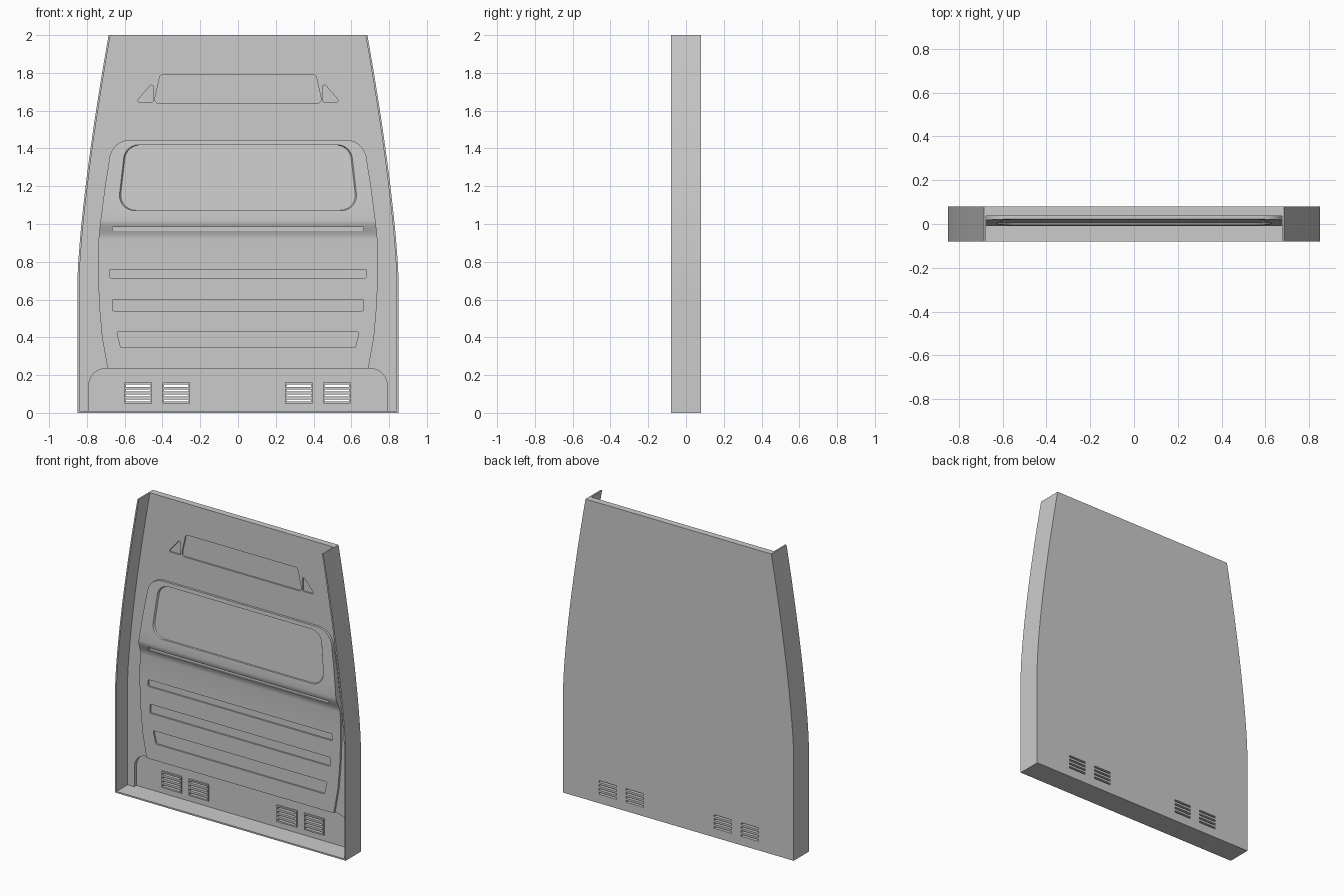
import bpy, bmesh
from math import tan, acos
from mathutils import Vector

if "Cube" in bpy.data.objects:
    bpy.data.objects.remove(bpy.data.objects["Cube"])

FRONT, BACK = 0.037, 0.08          # faces of the back plate
PANEL = 0.022                      # face of the raised panel


def prism(name, polys, y0, y1, s0=1.0, s1=1.0):
    """Solids extruded along y from x/z outlines; y0/y1 may depend on z."""
    bm = bmesh.new()
    for pts in polys:
        n = len(pts)
        cx = sum(p[0] for p in pts) / n
        cz = sum(p[1] for p in pts) / n
        rings = []
        for y, s in ((y0, s0), (y1, s1)):
            ring = []
            for x, z in pts:
                x, z = cx + (x - cx) * s, cz + (z - cz) * s
                ring.append(bm.verts.new((x, y(z) if callable(y) else y, z)))
            rings.append(ring)
        a, b = rings
        bm.faces.new(a)
        bm.faces.new(b[::-1])
        for i in range(n):
            j = (i + 1) % n
            bm.faces.new((a[i], b[i], b[j], a[j]))
    return finish(name, bm)


def finish(name, bm):
    bmesh.ops.recalc_face_normals(bm, faces=bm.faces)
    me = bpy.data.meshes.new(name)
    bm.to_mesh(me)
    bm.free()
    ob = bpy.data.objects.new(name, me)
    bpy.context.collection.objects.link(ob)
    return ob


def cut(ob, cutter, keep=False):
    m = ob.modifiers.new("cut", 'BOOLEAN')
    m.operation, m.solver, m.object = 'DIFFERENCE', 'EXACT', cutter
    bpy.context.view_layer.objects.active = ob
    bpy.ops.object.modifier_apply(modifier=m.name)
    if not keep:
        bpy.data.objects.remove(cutter)


def rounded(pts, r, n=6):
    """Round the corners of a convex outline."""
    out = []
    for i, p in enumerate(pts):
        p = Vector(p)
        u = (Vector(pts[i - 1]) - p).normalized()
        v = (Vector(pts[(i + 1) % len(pts)]) - p).normalized()
        half = acos(max(-1, min(1, u.dot(v)))) / 2
        d = r / tan(half)
        a, b = p + u * d, p + v * d
        c = p + (u + v).normalized() * (d * d + r * r) ** 0.5
        for k in range(n + 1):
            q = a.lerp(b, k / n)
            out.append(tuple(c + (q - c).normalized() * r))
    return out


def trapezoid(wb, wt, z0, z1):
    return [(-wb, z0), (wb, z0), (wt, z1), (-wt, z1)]


def rect(x0, x1, z0, z1):
    return [(x0, z0), (x1, z0), (x1, z1), (x0, z1)]


def mirror(pts):
    return [(-x, z) for x, z in pts]


# Outer shell: curved sides, floor and back plate
def half_width(z):
    return 0.85 - 0.165 * max(0, (z - 0.7) / 1.3) ** 1.4


def shell_outline(inset, bottom, top):
    zs = [bottom] + [0.7 + (top - 0.7) * i / 20 for i in range(21)]
    right = [(half_width(z) - inset, z) for z in zs]
    return right + mirror(right)[::-1]


shell = prism("partition_shell", [shell_outline(0, 0, 2)], -BACK, BACK)
cut(shell, prism("tray", [shell_outline(0.01, 0.01, 2.1)], -0.2, FRONT))

# Upper pressed window outline and side triangles
tri = rounded([(0.45, 1.645), (0.54, 1.645), (0.45, 1.75)], 0.008, 3)
top = rounded(trapezoid(0.445, 0.412, 1.64, 1.79), 0.02)
cut(shell, prism("upper_recess", [top, tri, mirror(tri)], -0.05, FRONT + 0.01))

# Lower recess with rounded upper corners
low = rounded([(0.79, 0.235), (-0.79, 0.235), (-0.79, -0.3), (0.79, -0.3)], 0.09, 8)
low = [(x, max(z, 0.01)) for x, z in low]
low = [p for i, p in enumerate(low) if p not in low[:i]]
low = [p for p in low if p[1] > 0.01] + [(-0.79, 0.01), (0.79, 0.01)]
cut(shell, prism("lower_recess", [low], -0.05, 0.06))

# Vents: raised plates with slots cut right through
starts = (-0.6, -0.4, 0.25, 0.45)
vents = prism("vent_plates", [rect(x, x + 0.145, 0.05, 0.16) for x in starts], 0.05, 0.07)
slots = prism("slots", [rect(x + 0.008, x + 0.137, z, z + 0.012)
                        for x in starts for z in (0.06, 0.086, 0.112, 0.138)], -0.05, 0.2)
cut(vents, slots, keep=True)
cut(shell, slots)


# Raised centre panel: bulges out at waist height, slopes back to the top
def slope(z):
    return -0.008 + 0.03 * (z - 1.02) / 0.425


def panel_y(z):
    if z >= 1.02:
        return slope(z)
    t = max(0, min(1, (z - 0.92) / 0.1))
    return PANEL + (slope(1.02) - PANEL) * t * t * (3 - 2 * t)


KEYS = [(0.235, 0.69), (0.4, 0.72), (0.56, 0.734), (0.75, 0.742), (0.92, 0.738),
        (1.0, 0.73), (1.1, 0.717), (1.2, 0.704), (1.33, 0.683)]


def panel_w(z):
    for (za, wa), (zb, wb) in zip(KEYS, KEYS[1:]):
        if z <= zb:
            return wa + (wb - wa) * (z - za) / (zb - za)
    t = min(1, (z - 1.33) / 0.115)
    return 0.573 + 0.11 * (1 - t * t) ** 0.5


zs = [k[0] for k in KEYS] + [0.92 + 0.0125 * i for i in range(1, 9)]
zs += [1.36, 1.385, 1.405, 1.42, 1.432, 1.44, 1.445]
bm = bmesh.new()
rows = []
for z in sorted(set(round(v, 4) for v in zs)):
    w, y = panel_w(z), panel_y(z)
    rows.append([bm.verts.new(c) for c in
                 ((-w, y, z), (w, y, z), (w, 0.05, z), (-w, 0.05, z))])
for a, b in zip(rows, rows[1:]):
    for i in range(4):
        j = (i + 1) % 4
        bm.faces.new((a[i], a[j], b[j], b[i]))
bm.faces.new(rows[0])
bm.faces.new(rows[-1])
panel = finish("centre_panel", bm)

# Window recess with sloping walls
window = rounded(trapezoid(0.64, 0.6, 1.07, 1.42), 0.08, 8)
cut(panel, prism("window_recess", [window], lambda z: slope(z) - 0.012,
                 lambda z: slope(z) + 0.009, 1.01, 0.985))

# Horizontal grooves
grooves = [rounded(trapezoid(a, b, c, d), 0.008, 3) for a, b, c, d in
           ((0.68, 0.68, 0.715, 0.76), (0.665, 0.665, 0.54, 0.6), (0.62, 0.642, 0.345, 0.43))]
cut(panel, prism("grooves", grooves, -0.05, PANEL + 0.01))
cut(panel, prism("waist_groove", [rect(-0.665, 0.665, 0.962, 0.985)], -0.05, 0.018))

# Smooth shading with sharp creases
for ob in (shell, panel, vents):
    bpy.ops.object.select_all(action='DESELECT')
    ob.select_set(True)
    bpy.context.view_layer.objects.active = ob
    bpy.ops.object.shade_smooth_by_angle()
